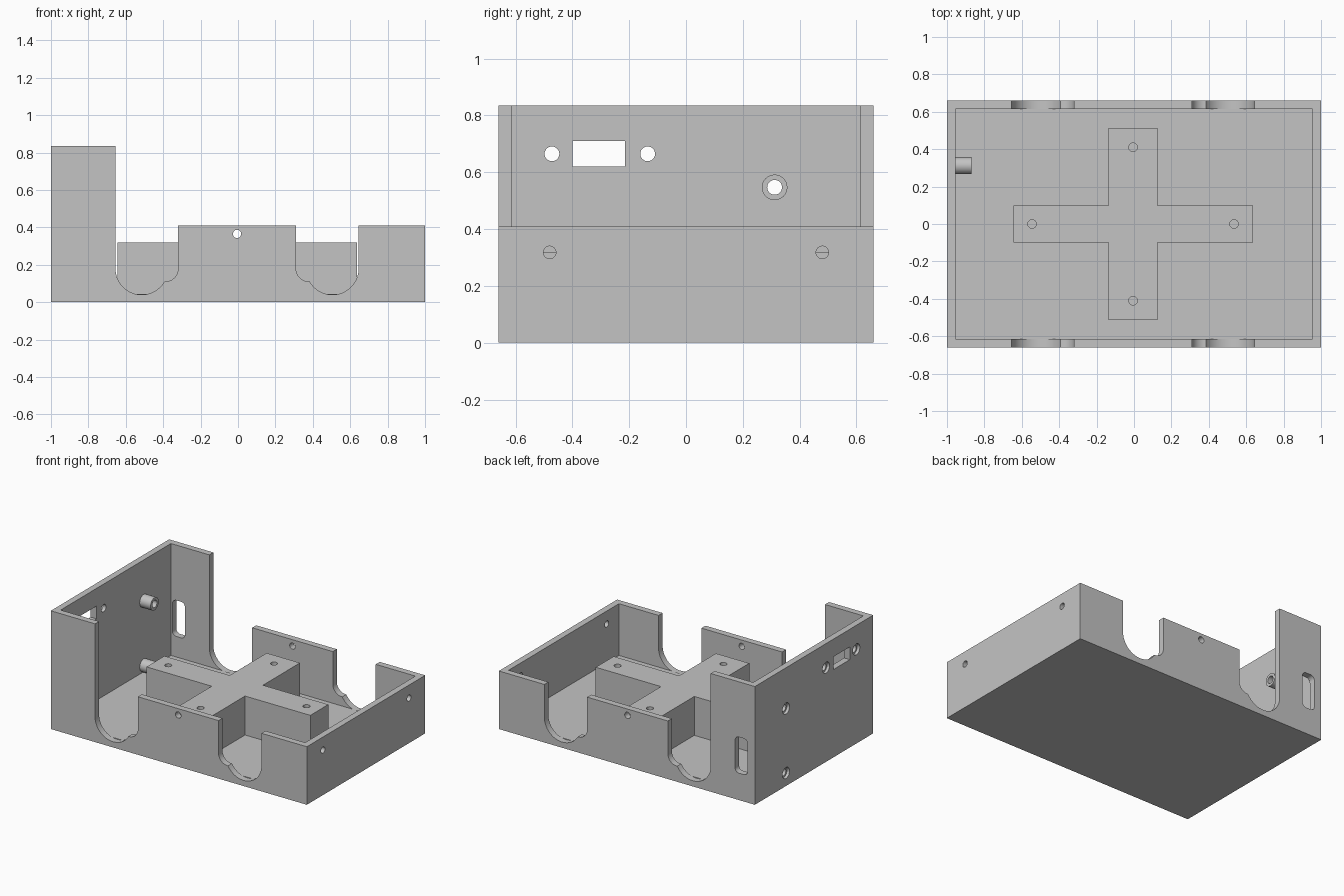
import bpy, bmesh
from math import sin, cos, radians

cube = bpy.data.objects.get("Cube")
if cube:
    bpy.data.objects.remove(cube, do_unlink=True)

grey = bpy.data.materials.new("plain grey")
grey.use_nodes = True
COLOUR = (0.55, 0.55, 0.55, 1)
grey.diffuse_color = COLOUR
grey.node_tree.nodes["Principled BSDF"].inputs["Base Color"].default_value = COLOUR

END, SIDE, T = 1.0, 0.66, 0.045      # half length, half width, wall thickness
TALL, LOW, DECK = 0.835, 0.41, 0.32  # heights
MID = -0.005                         # centre line of the fittings


def arc(cx, cy, r, start, stop, n=16):
    angles = [radians(start + (stop - start) * i / n) for i in range(n + 1)]
    return [(cx + r * cos(a), cy + r * sin(a)) for a in angles]


def circle(cx, cy, r):
    return arc(cx, cy, r, 0, 360, 32)[:-1]


def rect(x0, x1, y0, y1):
    return [(x0, y0), (x1, y0), (x1, y1), (x0, y1)]


def rounded(x0, x1, y0, y1, r):
    return (arc(x1 - r, y1 - r, r, 0, 90, 6) + arc(x0 + r, y1 - r, r, 90, 180, 6)
            + arc(x0 + r, y0 + r, r, 180, 270, 6) + arc(x1 - r, y0 + r, r, 270, 360, 6))


def prism(name, outline, axis, a, b):
    """Extrude a flat outline along an axis from a to b."""
    place = {"x": lambda p, d: (d, p[0], p[1]),
             "y": lambda p, d: (p[0], d, p[1]),
             "z": lambda p, d: (p[0], p[1], d)}[axis]
    bm = bmesh.new()
    bm.faces.new([bm.verts.new(place(p, a)) for p in outline])
    far = [bm.verts.new(place(p, b)) for p in outline]
    bm.verts.ensure_lookup_table()
    n = len(outline)
    bm.faces.new(far[::-1])
    for i in range(n):
        j = (i + 1) % n
        bm.faces.new([bm.verts[j], bm.verts[i], far[i], far[j]])
    bmesh.ops.recalc_face_normals(bm, faces=bm.faces[:])
    mesh = bpy.data.meshes.new(name)
    bm.to_mesh(mesh)
    bm.free()
    mesh.materials.append(grey)
    ob = bpy.data.objects.new(name, mesh)
    bpy.context.scene.collection.objects.link(ob)
    return ob


def cut(ob, outline, axis, a, b):
    """Subtract an extruded outline from an object."""
    cutter = prism("cutter", outline, axis, a, b)
    cutter.hide_render = True
    bpy.context.view_layer.objects.active = ob
    mod = ob.modifiers.new("cut", "BOOLEAN")
    mod.operation, mod.solver, mod.object = "DIFFERENCE", "EXACT", cutter
    bpy.ops.object.modifier_apply(modifier=mod.name)
    bpy.data.objects.remove(cutter, do_unlink=True)


# Open tray with one tall end
tray = prism("tray", rect(-END, END, -SIDE, SIDE), "z", 0, TALL)
cut(tray, rect(T - END, END - T, T - SIDE, SIDE - T), "z", T, 1)
cut(tray, rect(-0.655, 2, LOW, 1), "y", -1, 1)

# Stepped round cutouts in both long walls, mirrored about the centre line
for s in (-1, 1):
    big = arc(-0.51, 0.18, 0.14, 180, 330, 24)
    small = arc(-0.385, 0.18, 0.07, 267, 360, 14)
    outline = [(-0.65, 1)] + big + small + [(-0.315, 1)]
    outline = [(MID - s * x, z) for x, z in outline]
    for y0, y1 in ((-0.8, T - SIDE), (SIDE - T, 0.8)):
        cut(tray, outline, "y", y0, y1)

# Lid screw holes: long walls and low end
cut(tray, circle(MID, 0.365, 0.022), "y", -1, 1)
for y in (-0.48, 0.48):
    cut(tray, circle(y, 0.318, 0.022), "x", 0.8, 1.2)

# Rounded slot in the back wall
cut(tray, rounded(-0.943, -0.845, 0.19, 0.445, 0.03), "y", 0.5, 0.8)

# Ports and recessed screw holes in the tall end
BOSSES = ((0.312, 0.547), (0.312, 0.092))
cut(tray, rect(-0.4, -0.215, 0.62, 0.71), "x", -1.2, -0.9)
for y, z in ((-0.472, 0.665), (-0.135, 0.665)) + BOSSES:
    cut(tray, circle(y, z, 0.026), "x", -1.2, -0.9)
    cut(tray, circle(y, z, 0.039), "x", -1.2, -0.98)

# Hollow standoffs inside the tall end
parts = [tray]
for name, (y, z) in zip(("upper_standoff", "lower_standoff"), BOSSES):
    boss = prism(name, circle(y, z, 0.045), "x", T - END, -0.87)
    cut(boss, circle(y, z, 0.026), "x", -1.2, -0.8)
    parts.append(boss)

# Cross-shaped mounting block with blind screw holes
ARM_X, ARM_Y, HALF_X, HALF_Y = 0.64, 0.513, 0.13, 0.1
quarter = [(ARM_X, HALF_Y), (HALF_X, HALF_Y), (HALF_X, ARM_Y)]
cross = (quarter + [(-x, y) for x, y in quarter[::-1]]
         + [(-x, -y) for x, y in quarter] + [(x, -y) for x, y in quarter[::-1]])
block = prism("cross_block", [(x + MID, y) for x, y in cross], "z", T, DECK)
for x, y in ((-0.54, 0), (0.54, 0), (0, -0.41), (0, 0.41)):
    cut(block, circle(x + MID, y, 0.023), "z", 0.12, 0.5)
parts.append(block)

# Smooth round surfaces, keep edges sharp
bpy.ops.object.select_all(action="DESELECT")
for ob in parts:
    ob.select_set(True)
bpy.context.view_layer.objects.active = tray
bpy.ops.object.shade_smooth_by_angle(angle=radians(30))
